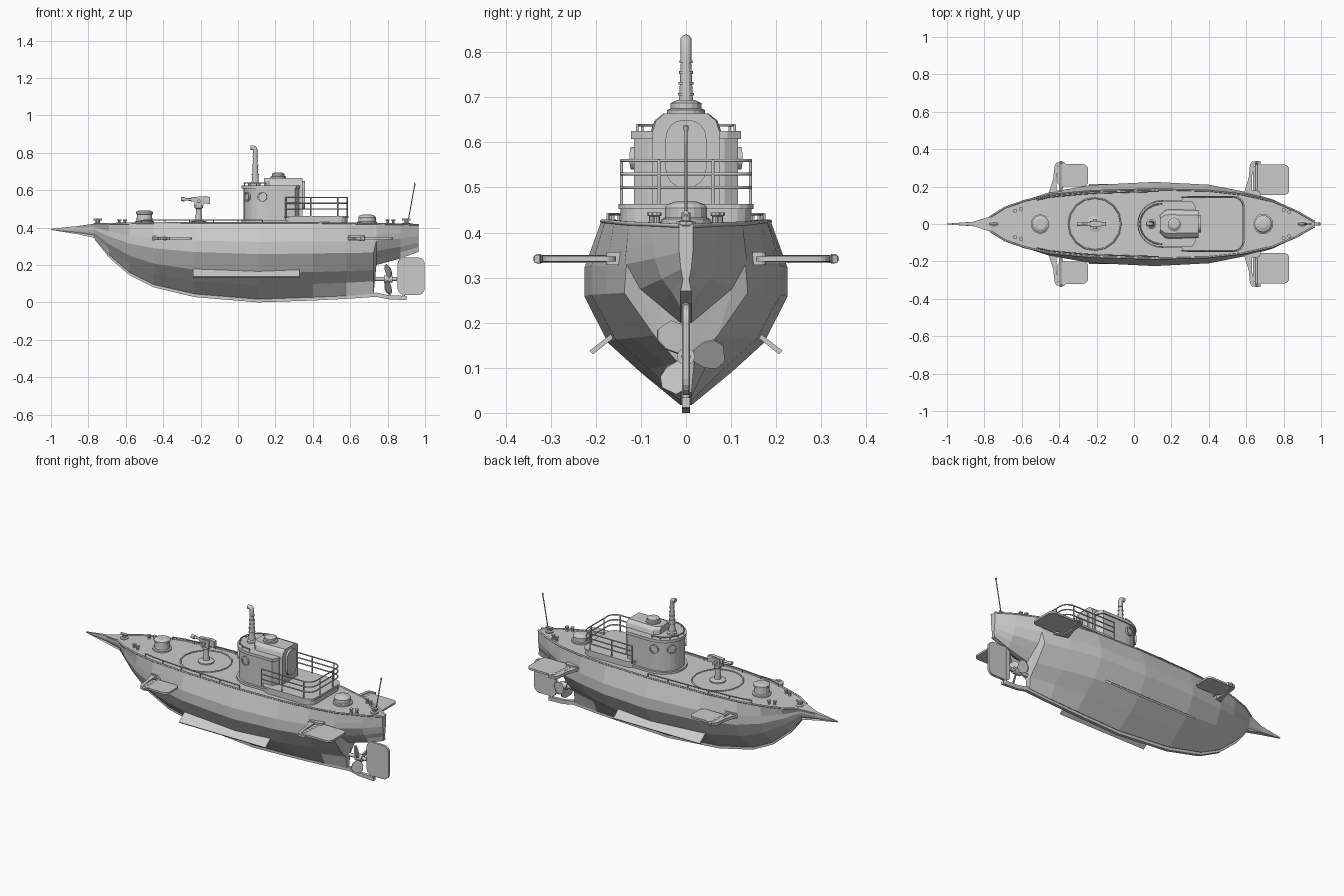
import bpy, bmesh, math
from mathutils import Matrix, Vector

if "Cube" in bpy.data.objects:
    bpy.data.objects.remove(bpy.data.objects["Cube"])

grey = bpy.data.materials.new("hull_grey")
grey.diffuse_color = (0.6, 0.6, 0.6, 1)
grey.use_nodes = True
grey.node_tree.nodes["Principled BSDF"].inputs["Base Color"].default_value = grey.diffuse_color


def finish(name, bm, mat=None):
    if mat:
        bm.transform(mat)
    bmesh.ops.recalc_face_normals(bm, faces=bm.faces)
    me = bpy.data.meshes.new(name)
    bm.to_mesh(me)
    bm.free()
    me.materials.append(grey)
    ob = bpy.data.objects.new(name, me)
    bpy.context.collection.objects.link(ob)
    return ob


def loft(name, rings, mat=None, caps=True):
    """Skin a list of equal-length closed rings."""
    bm = bmesh.new()
    rows = [[bm.verts.new(p) for p in r] for r in rings]
    n = len(rows[0])
    for a, b in zip(rows, rows[1:]):
        for i in range(n):
            bm.faces.new((a[i], a[(i + 1) % n], b[(i + 1) % n], b[i]))
    if caps:
        bm.faces.new(rows[0])
        bm.faces.new(rows[-1])
    return finish(name, bm, mat)


def prism(name, outline, w0, w1, axis="z", mat=None):
    put = {"z": lambda u, v, w: (u, v, w), "x": lambda u, v, w: (w, u, v),
           "y": lambda u, v, w: (u, w, v)}[axis]
    return loft(name, [[put(u, v, w) for u, v in outline] for w in (w0, w1)], mat)


def lathe(name, profile, loc=(0, 0, 0), n=16, rot=None):
    rings = [[(r * math.cos(math.tau * i / n), r * math.sin(math.tau * i / n), z)
              for i in range(n)] for r, z in profile]
    m = Matrix.Translation(loc)
    return loft(name, rings, m @ rot if rot else m)


def tube(name, pts, r, sides=6, closed=False):
    cu = bpy.data.curves.new(name, "CURVE")
    cu.dimensions = "3D"
    cu.bevel_depth = r
    cu.bevel_resolution = max(0, sides // 2 - 2)
    cu.use_fill_caps = True
    sp = cu.splines.new("POLY")
    sp.points.add(len(pts) - 1)
    for p, c in zip(sp.points, pts):
        p.co = (*c, 1)
    sp.use_cyclic_u = closed
    tmp = bpy.data.objects.new(name + "_path", cu)
    bpy.context.collection.objects.link(tmp)
    me = bpy.data.meshes.new_from_object(tmp.evaluated_get(bpy.context.evaluated_depsgraph_get()))
    bpy.data.objects.remove(tmp)
    bm = bmesh.new()
    bm.from_mesh(me)
    return finish(name, bm)


def rrect(u0, u1, v0, v1, r, n=4):
    out = []
    for k, (cu, cv) in enumerate(((u1 - r, v1 - r), (u0 + r, v1 - r), (u0 + r, v0 + r), (u1 - r, v0 + r))):
        for i in range(n + 1):
            a = math.pi / 2 * (k + i / n)
            out.append((cu + r * math.cos(a), cv + r * math.sin(a)))
    return out


def round_front(x0, xc, x1, w, n=14):
    """Plan with an elliptical front and a square back."""
    pts = [(xc - (xc - x0) * math.sin(math.pi * i / n), w * math.cos(math.pi * i / n)) for i in range(n + 1)]
    return pts + [(x1 - .02, -w), (x1, -w + .03), (x1, w - .03), (x1 - .02, w)]


# Hull: x, keel z, deck z, deck half width, beam half width, leanness
stations = [
    (-1.0, .387, .393, .002, .002, 1), (-.86, .365, .408, .011, .012, 1),
    (-.77, .345, .42, .04, .027, 1), (-.69, .255, .421, .09, .075, 1),
    (-.58, .16, .422, .128, .128, 1), (-.45, .095, .424, .158, .17, 1),
    (-.23, .045, .425, .178, .208, 1), (.11, .017, .425, .188, .225, 1),
    (.4, .027, .425, .18, .21, 1.15), (.58, .035, .423, .16, .175, 1.7),
    (.725, .045, .42, .128, .137, 2.5), (.74, .2, .42, .125, .132, 1),
    (.87, .235, .418, .07, .07, 1), (.965, .27, .415, .015, .015, 1)]
rings = []
for x, zk, zd, bd, bb, p in stations:
    half = [(min(.012, bb), 0), (bb * .45 ** p, .18), (bb * .77 ** p, .34), (bb, .59), (bb, .75), (bd, 1)]
    half = [(y, zk + t * (zd - zk)) for y, t in half]
    rings.append([(x, y, z) for y, z in half] + [(x, -y, z) for y, z in reversed(half)])
loft("hull", rings)


def deck_edge(x, inset):
    for a, b in zip(stations, stations[1:]):
        if a[0] <= x <= b[0]:
            t = (x - a[0]) / (b[0] - a[0])
            return (x, max(.004, a[3] + t * (b[3] - a[3]) - inset), a[2] + t * (b[2] - a[2]))


# Keel strip, skeg under the propeller
keel = [(-.765, .345), (-.69, .25), (-.58, .155), (-.45, .09), (-.23, .038), (.11, .01),
        (.4, .02), (.6, .03), (.74, .04), (.8, .027), (.9, .022)]
loft("keel_strip", [[(x, y, z + dz) for y, dz in ((-.009, -.01), (.009, -.01), (.009, .012), (-.009, .012))]
                    for x, z in keel])

for s in (1, -1):
    # Bilge strakes
    prism("bilge_strake", [(s * .15, .175), (s * .156, .183), (s * .214, .138), (s * .206, .13)], -.24, .33, "x")
    # Deck edge strip and low handrail
    tube("deck_edge_strip", [(x, s * y, z) for x, y, z in (deck_edge(q[0], .002) for q in stations[2:])], .005)
    rail = [deck_edge(-.52 + .065 * i, .014) for i in range(11)]
    tube("deck_handrail", [(x, s * y, z + .016) for x, y, z in rail], .003)
    for x, y, z in rail[::2]:
        tube("handrail_post", [(x, s * y, z - .005), (x, s * y, z + .016)], .003)
    # Diving planes with their curved arms
    for dx, k, plate in ((0, 1, (-.41, -.245, .2, .32)), (1.045, 1.02, (.635, .83, .155, .318))):
        prism("diving_plane", [(u, s * v) for u, v in rrect(*plate, .028)], .336, .347)
        arm = [(-.50, .11), (-.455, .17), (-.432, .24), (-.425, .31), (-.415, .328), (-.37, .33),
               (-.365, .318), (-.405, .312), (-.415, .24), (-.415, .18), (-.40, .11)]
        prism("plane_arm", [(u + dx, s * v * k) for u, v in arm], .333, .35)
        prism("plane_bracket", rrect(-.455 + dx, -.37 + dx, *sorted((s * .12, s * .178)), .015), .328, .357)
        tube("plane_shaft", [(-.39 + dx, s * .13, .342), (-.39 + dx, s * .325, .342)], .007, 8)
        lathe("shaft_knob", [(.004, -.011), (.011, -.005), (.011, .005), (.004, .011)],
              (-.39 + dx, s * .327, .342), 8)
    # Mooring bollards
    for x, y in ((-.635, .07), (-.605, .08), (.8, .075), (.83, .065)):
        lathe("bollard", [(.011, .415), (.007, .424), (.007, .436), (.011, .438), (.011, .444)], (x, s * y, 0), 8)
    # Portholes
    for x in (.05, .13):
        c = (.15 - x) / .12
        sn = math.sqrt(1 - c * c)
        nrm = Vector((-c / .12, s * sn / .115, 0)).normalized()
        lathe("porthole", [(.026, -.015), (.026, .008), (.019, .008), (.019, .003)],
              (x, s * sn * .115, .565), 14, nrm.to_track_quat("Z", "Y").to_matrix().to_4x4())

# Bow and stern cleats
for x in (-.75, .9):
    lathe("cleat_base", [(.022, .414), (.022, .424), (.011, .427), (.011, .445)], (x, 0, 0), 10)
    tube("cleat_bar", [(x - .022, 0, .444), (x + .022, 0, .444)], .006)

# Deck hatches
lathe("fore_hatch", [(.052, .42), (.052, .432), (.043, .435), (.04, .47), (.046, .472), (.046, .483), (.03, .491)], (-.5, 0, 0))
lathe("aft_hatch", [(.054, .415), (.054, .43), (.047, .433), (.047, .455), (.04, .463), (.02, .47)], (.69, 0, 0))

# Gun with its deck ring
tube("gun_ring", [(-.21 + .14 * math.cos(math.tau * i / 16), .14 * math.sin(math.tau * i / 16), .426)
                  for i in range(16)], .004, 6, True)
lathe("gun_pedestal", [(.045, .42), (.045, .432), (.018, .438), (.014, .5), (.022, .505), (.022, .52)], (-.21, 0, 0), 12)
prism("gun_mount", [(-.235, .515), (-.185, .515), (-.18, .56), (-.23, .56)], -.016, .016, "y")
prism("gun_body", [(-.25, .54), (-.15, .525), (-.15, .562), (-.17, .568), (-.25, .562)], -.011, .011, "y")
tube("gun_barrel", [(-.305, 0, .552), (-.2, 0, .548)], .007, 8)
tube("gun_muzzle", [(-.305, 0, .552), (-.285, 0, .551)], .011, 8)
tube("gun_trunnion", [(-.21, -.028, .54), (-.21, .028, .54)], .01, 8)

# Conning tower
prism("tower_base", round_front(.018, .15, .34, .128), .415, .437)
prism("tower_body", round_front(.03, .15, .325, .115), .43, .615)
prism("tower_roof", round_front(.02, .15, .33, .122), .608, .625)
roof = round_front(.032, .15, .3, .108)[:15]
tube("roof_rail", [(x, y, .638) for x, y in roof], .0035)
for x, y in roof[::2]:
    tube("roof_rail_post", [(x, y, .62), (x, y, .638)], .003)
hump = [(.078, .45), (.078, .625), (.07, .648), (.05, .664), (-.05, .664), (-.07, .648), (-.078, .625), (-.078, .45)]
loft("tower_cabin", [[(x, y * k, z) for y, z in hump] for x, k in ((.14, .6), (.165, .95), (.19, 1), (.345, .95))])
prism("rear_door", rrect(-.045, .045, .5, .65, .04), .34, .357, "x")
lathe("tower_hatch", [(.042, .655), (.042, .672), (.034, .675), (.034, .687), (.02, .694)], (.215, 0, 0))

# Periscope with collars
lathe("periscope", [(.028, .62), (.028, .635), (.019, .64), (.015, .7), (.011, .79)], (.092, 0, 0), 12)
for i in range(5):
    z, r = .68 + i * .024, .019 - i * .0012
    lathe("periscope_collar", [(r, z), (r, z + .006)], (.092, 0, 0), 12)
tube("periscope_head", [(.092, 0, .78), (.092, 0, .815), (.088, 0, .824), (.08, 0, .827), (.068, 0, .827)], .0125, 10)

# Aft platform and railing
prism("aft_platform", rrect(.25, .585, -.145, .145, .05), .415, .462)
prism("platform_rim", rrect(.245, .59, -.15, .15, .05), .452, .463)
rail = [(.255, .143)] + [(u, v) for u, v in reversed(rrect(.2, .583, -.143, .143, .05)) if u > .3] + [(.255, -.143)]
rail = sorted(rail, key=lambda p: math.atan2(p[1], p[0] - .35))
for z in (.5, .53, .56):
    tube("platform_rail", [(x, y, z) for x, y in rail], .0035)
for x, y in ((.255, .143), (.39, .143), (.533, .143), (.583, .06)):
    for s in (1, -1):
        tube("rail_post", [(x, s * y, .455), (x, s * y, .562)], .004)

# Aerial
tube("aerial", [(.905, 0, .41), (.945, 0, .63)], .003)
tube("aerial_tip", [(.944, 0, .626), (.946, 0, .637)], .005)

# Rudder with stock and skeg shoe
prism("rudder", rrect(.853, .998, .04, .24, .035), -.007, .007, "y")
tube("rudder_stock", [(.885, 0, .015), (.885, 0, .27)], .009, 8)

# Propeller
tube("propeller_shaft", [(.66, 0, .125), (.85, 0, .125)], .011, 8)
tube("propeller_hub", [(.78, 0, .125), (.825, 0, .125)], .02, 10)
blade = [(-.008, .01), (.008, .01), (.032, .04), (.036, .065), (.02, .085), (-.02, .085), (-.036, .065), (-.032, .04)]
for i in range(3):
    m = (Matrix.Translation((.803, 0, .125)) @ Matrix.Rotation(math.radians(35 + 120 * i), 4, "X")
         @ Matrix.Rotation(math.radians(30), 4, "Z"))
    prism("propeller_blade", blade, -.003, .003, "x", m)
